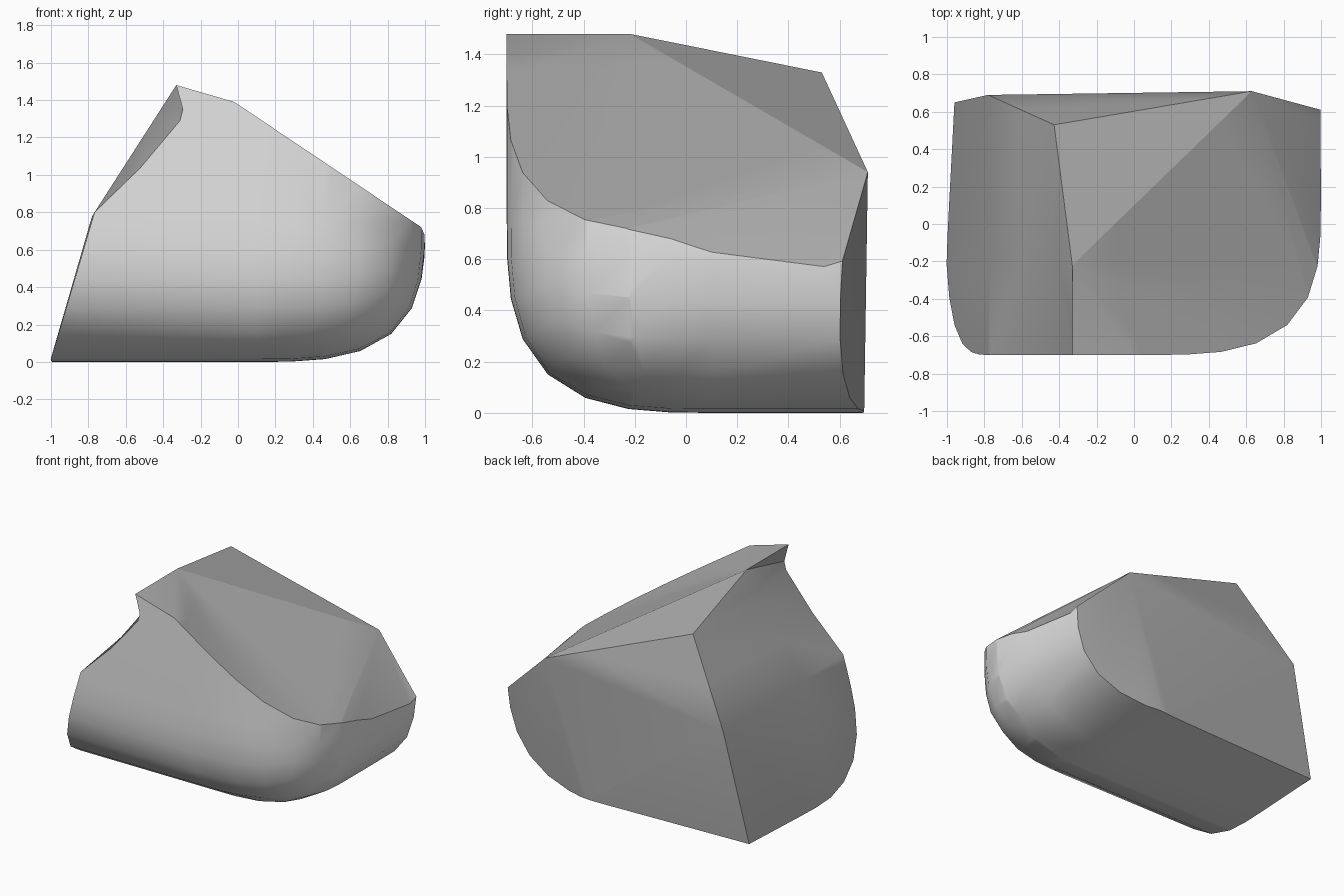
import bpy, bmesh, math
from mathutils import Vector

if "Cube" in bpy.data.objects:
    bpy.data.objects.remove(bpy.data.objects["Cube"])

INSIDE = Vector((0, 0, 0.5))


def rounded_corner_block(centre, radii, far, power=3.1, steps=4):
    """Block with one rounded corner (+x, -y, bottom), extended to 'far' the other way."""
    pts = set()
    ts = [math.tan(math.pi / 4 * k / steps) for k in range(steps + 1)]
    for axis in range(3):
        for a in ts:
            for b in ts:
                d = [a, b]
                d.insert(axis, 1.0)
                n = sum(c ** power for c in d) ** (1 / power)
                p = (centre[0] + radii[0] * d[0] / n,
                     centre[1] - radii[1] * d[1] / n,
                     centre[2] - radii[2] * d[2] / n)
                for mask in range(8):
                    pts.add(tuple(round(far[i] if mask >> i & 1 else p[i], 5)
                                  for i in range(3)))
    bm = bmesh.new()
    for p in sorted(pts):
        bm.verts.new(p)
    res = bmesh.ops.convex_hull(bm, input=bm.verts[:])
    junk = {g for g in res["geom_interior"] + res["geom_unused"]
            if isinstance(g, bmesh.types.BMVert)}
    bmesh.ops.delete(bm, geom=list(junk), context='VERTS')
    bmesh.ops.delete(bm, geom=[v for v in bm.verts if not v.link_faces], context='VERTS')
    bmesh.ops.dissolve_limit(bm, angle_limit=0.005, verts=bm.verts[:], edges=bm.edges[:])
    return bm


def split(bm, co, no, clear=False):
    geom = bm.verts[:] + bm.edges[:] + bm.faces[:]
    bmesh.ops.bisect_plane(bm, geom=geom, dist=1e-5, plane_co=co, plane_no=no,
                           clear_outer=clear)


def slice_off(bm, a, b, c):
    """Trim with the plane through three points and cap it in the fracture colour."""
    a, b, c = Vector(a), Vector(b), Vector(c)
    n = (b - a).cross(c - a).normalized()
    if n.dot(INSIDE - a) > 0:
        n = -n
    split(bm, a, n, True)
    old = set(bm.faces)
    bmesh.ops.holes_fill(bm, edges=[e for e in bm.edges if e.is_boundary], sides=0)
    for f in bm.faces:
        if f not in old:
            f.material_index = 1
    bmesh.ops.remove_doubles(bm, verts=bm.verts[:], dist=1e-4)


def nearest(verts, p):
    return min(verts, key=lambda v: (v.co - Vector(p)).length)


bm = rounded_corner_block((0.1, 0.1, 0.75), (0.9, 0.8, 0.75), (-1.3, 1.0, 1.9))

# key corners of the fractured faces
A, F, E = (-0.33, -0.7, 1.48), (-0.33, -0.22, 1.48), (-0.43, 0.53, 1.33)
D, C = (0.63, 0.71, 0.94), (1.0, 0.61, 0.59)
G, B = (-0.78, 0.69, 0.78), (-0.96, 0.65, 0.0)
L = (-1.0, -0.2, 0.02)
M = (0.3, 0.695, 0.0)

cuts = [
    # sloping top
    (A, F, (-0.02, -0.7, 1.39)),
    ((-0.02, -0.7, 1.39), (-0.02, 0.5, 1.39), (0.98, -0.2, 0.72)),
    (F, E, D),
    ((0.98, -0.2, 0.715), D, C),
    # back
    (E, G, D),
    (G, D, M),
    (D, C, (0.84, 0.61, 0.16)),
    (G, B, M),
    # left side
    (A, F, G),
    (L, (-0.77, -0.7, 0.79), G),
    (L, B, G),
]
for cut in cuts:
    slice_off(bm, *cut)
bmesh.ops.dissolve_limit(bm, angle_limit=0.003, verts=bm.verts[:], edges=bm.edges[:],
                         delimit={'MATERIAL'})
bm.normal_update()

# sag the top: rebuild it as fans from two of its corners, plus a middle triangle
top = [f for f in bm.faces if f.material_index == 1 and f.normal.z > 0.6
       and f.normal.x > 0 and f.normal.y < 0.6]
top_set = set(top)
rim = [e for e in bm.edges if sum(f in top_set for f in e.link_faces) == 1]
rim_verts = {v for e in rim for v in e.verts}
bmesh.ops.delete(bm, geom=top, context='FACES')
hub_left, hub_back = nearest(rim_verts, F), nearest(rim_verts, D)
for v in rim_verts:
    if v.co.x > 0.95 and 0 < v.co.y < 0.55:
        v.co.z -= 0.03
left_fan, back_fan = set(), set()
for e in rim:
    mid = (e.verts[0].co + e.verts[1].co) / 2
    at_back = mid.x > 0.9 and mid.y > -0.43
    (back_fan if at_back else left_fan).update(e.verts)
    hub = hub_back if at_back else hub_left
    if hub not in e.verts:
        bm.faces.new((e.verts[0], e.verts[1], hub)).material_index = 1
shared = [v for v in left_fan & back_fan if v not in (hub_left, hub_back)]
front_corner = nearest(shared or rim_verts, (0.94, -0.39, 0.75))
bm.faces.new((hub_left, front_corner, hub_back)).material_index = 1
for e in [e for e in bm.edges if e.is_wire]:
    bm.edges.remove(e)
bmesh.ops.holes_fill(bm, edges=[e for e in bm.edges if e.is_boundary], sides=0)
bmesh.ops.recalc_face_normals(bm, faces=bm.faces[:])

# chipped dent along the upper front-left edge
dent = {1.35: -0.295, 1.29: -0.31, 1.04: -0.52}
split(bm, (0, -0.22, 0), (0, 1, 0))
for z in dent:
    split(bm, (0, 0, z), (0, 0, 1))
for v in bm.verts:
    edge_x = -0.33 + (v.co.z - 1.48) * 0.643
    if v.co.y < -0.6 and abs(v.co.x - edge_x) < 0.015:
        for z, x in dent.items():
            if abs(v.co.z - z) < 0.002:
                v.co.x = x
                break
bmesh.ops.triangulate(bm, faces=bm.faces[:])
bmesh.ops.recalc_face_normals(bm, faces=bm.faces[:])

mesh = bpy.data.meshes.new("rock")
bm.to_mesh(mesh)
bm.free()
rock = bpy.data.objects.new("rock", mesh)
bpy.context.collection.objects.link(rock)

# weathered skin is lighter than the fractured faces
for name, g in (("light weathered stone", 0.8), ("dark fractured stone", 0.42)):
    mat = bpy.data.materials.new(name)
    mat.diffuse_color = (g, g, g, 1)
    mat.use_nodes = True
    mat.node_tree.nodes["Principled BSDF"].inputs["Base Color"].default_value = mat.diffuse_color
    mesh.materials.append(mat)

bpy.context.view_layer.objects.active = rock
rock.select_set(True)
bpy.ops.object.shade_smooth_by_angle(angle=math.radians(32))
even = rock.modifiers.new("even shading", 'WEIGHTED_NORMAL')
even.keep_sharp = True
